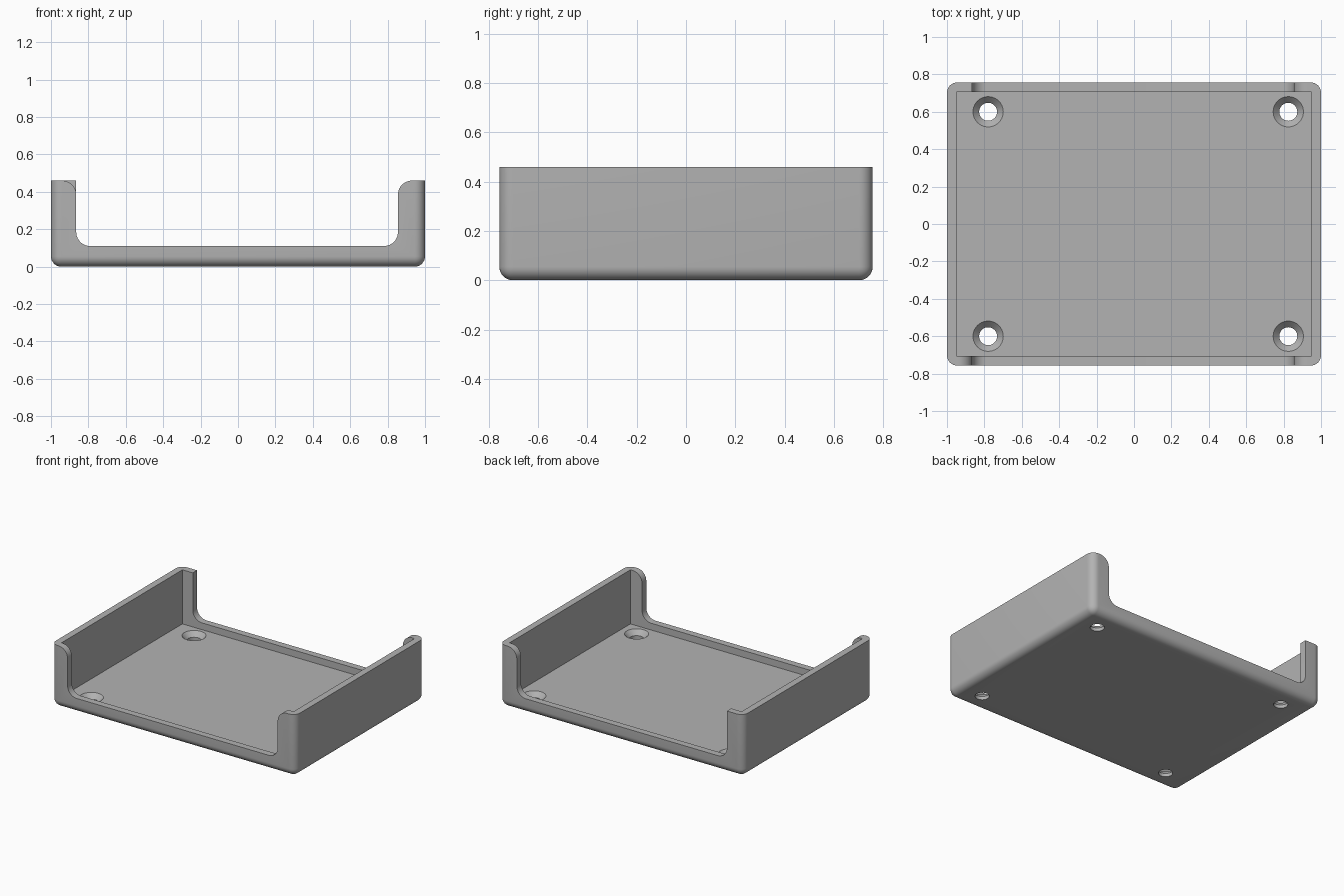
import bpy, bmesh, math

if "Cube" in bpy.data.objects:
    bpy.data.objects.remove(bpy.data.objects["Cube"])

W, D, H = 1.0, 0.757, 0.46      # half width, half depth, height
WALL, FLOOR, RIM = 0.05, 0.06, 0.11
EDGE, FILLET = 0.055, 0.075

grey = bpy.data.materials.new("plain grey")
grey.diffuse_color = (0.45, 0.45, 0.45, 1)
grey.use_nodes = True
grey.node_tree.nodes["Principled BSDF"].inputs["Base Color"].default_value = grey.diffuse_color


def finish(bm, name):
    bmesh.ops.recalc_face_normals(bm, faces=bm.faces[:])
    mesh = bpy.data.meshes.new(name)
    bm.to_mesh(mesh)
    bm.free()
    ob = bpy.data.objects.new(name, mesh)
    bpy.context.collection.objects.link(ob)
    mesh.materials.append(grey)
    return ob


def box(x, y, z0, z1):
    bm = bmesh.new()
    bmesh.ops.create_cube(bm, size=2)
    for v in bm.verts:
        v.co = (v.co.x * x, v.co.y * y, z1 if v.co.z > 0 else z0)
    return bm


def arc(cx, cz, a0, a1, n=10):
    return [(cx + FILLET * math.cos(math.radians(a0 + (a1 - a0) * i / n)),
             cz + FILLET * math.sin(math.radians(a0 + (a1 - a0) * i / n))) for i in range(n + 1)]


def notch(y0, y1, round_left):
    """Wide opening with filleted bottom and flared top corners."""
    l, r, f, top = -0.865, 0.855, FILLET, H + 0.1
    pts = arc(l + f, RIM + f, 180, 270) + arc(r - f, RIM + f, 270, 360)
    pts += arc(r + f, H - f, 180, 90) + [(r + f, top)]
    if round_left:
        pts += [(l - f, top)] + arc(l - f, H - f, 90, 0)
    else:
        pts += [(l, top)]
    bm = bmesh.new()
    face = bm.faces.new([bm.verts.new((x, y0, z)) for x, z in pts])
    ext = bmesh.ops.extrude_face_region(bm, geom=[face])["geom"]
    bmesh.ops.translate(bm, vec=(0, y1 - y0, 0),
                        verts=[g for g in ext if isinstance(g, bmesh.types.BMVert)])
    return finish(bm, "notch_cutter")


def screw_hole(x, y, n=40):
    """Through hole with a conical countersink, as a revolved profile."""
    profile = [(0.048, -0.1), (0.048, 0.025), (0.081, FLOOR), (0.081, FLOOR + 0.02)]
    bm = bmesh.new()
    rings = [[bm.verts.new((x + r * math.cos(2 * math.pi * i / n),
                            y + r * math.sin(2 * math.pi * i / n), z)) for i in range(n)]
             for r, z in profile]
    for a, b in zip(rings, rings[1:]):
        for i in range(n):
            j = (i + 1) % n
            bm.faces.new((a[i], a[j], b[j], b[i]))
    bm.faces.new(rings[0])
    bm.faces.new(rings[-1])
    return finish(bm, "hole_cutter")


# Tray body with rounded vertical and bottom edges
bm = box(W, D, 0, H)
edges = [e for e in bm.edges if not all(v.co.z > H - 0.01 for v in e.verts)]
bmesh.ops.bevel(bm, geom=edges, offset=EDGE, segments=8, profile=0.5, affect='EDGES')
tray = finish(bm, "tray")

# Cavity, front and back openings, four countersunk holes
cutters = [finish(box(W - WALL, D - WALL, FLOOR, H + 0.2), "cavity_cutter"),
           notch(-D - 0.1, -D + 0.1, True),
           notch(D - 0.1, D + 0.1, False)]
cutters += [screw_hole(x, y) for x in (-0.78, 0.825) for y in (-0.6, 0.6)]

bpy.context.view_layer.objects.active = tray
for c in cutters:
    mod = tray.modifiers.new("cut", 'BOOLEAN')
    mod.operation, mod.solver, mod.object = 'DIFFERENCE', 'EXACT', c
    bpy.ops.object.modifier_apply(modifier=mod.name)
    bpy.data.objects.remove(c)

# Smooth fillets, sharp edges
bpy.ops.object.select_all(action='DESELECT')
tray.select_set(True)
bpy.ops.object.shade_smooth_by_angle(angle=math.radians(25))
